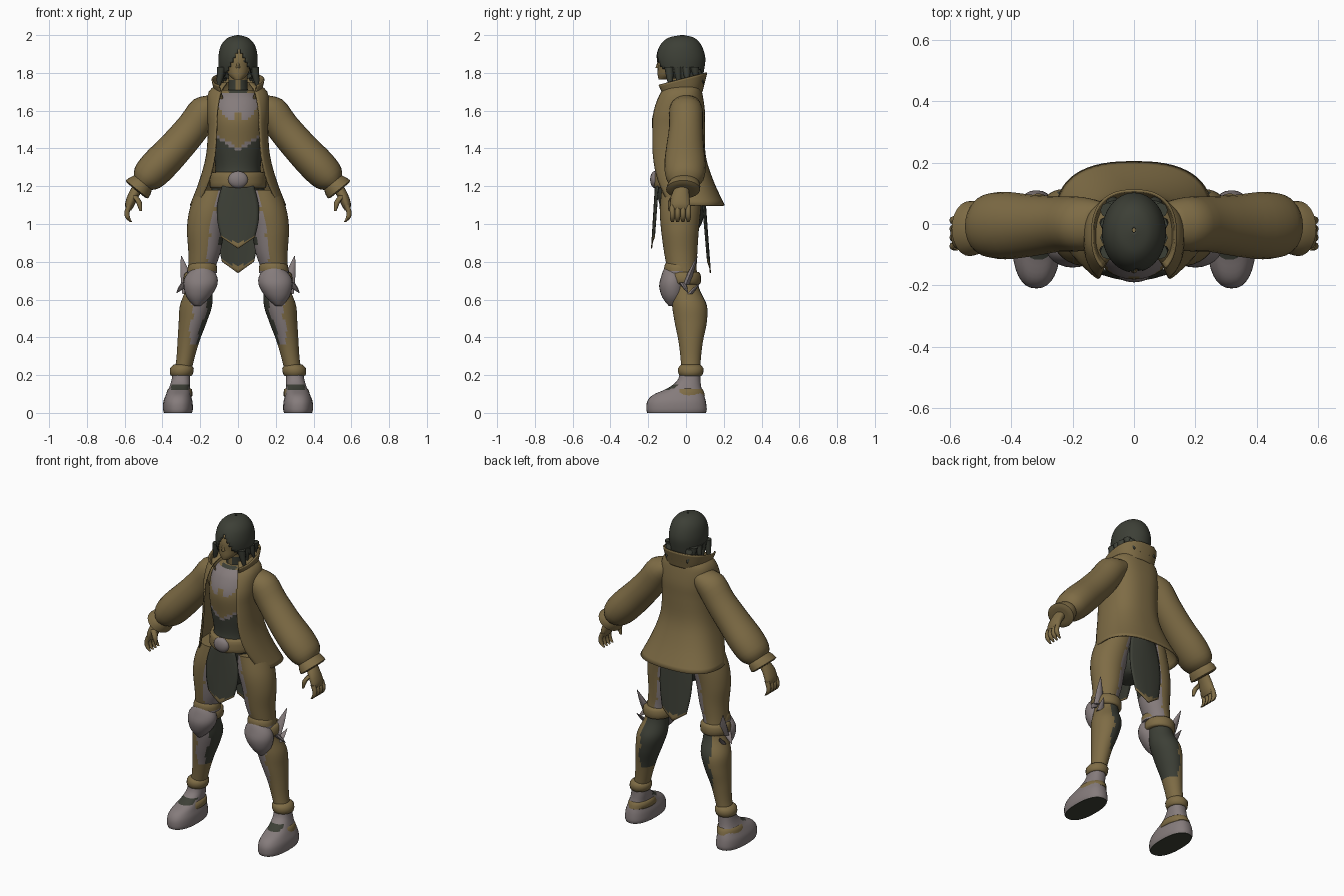
import bpy, bmesh, math
from mathutils import Vector

if "Cube" in bpy.data.objects:
    bpy.data.objects.remove(bpy.data.objects["Cube"])


def material(name, rgb):
    m = bpy.data.materials.new(name)
    m.use_nodes = True
    m.diffuse_color = (*rgb, 1)
    for node in m.node_tree.nodes:
        if node.type == 'BSDF_PRINCIPLED':
            node.inputs["Base Color"].default_value = (*rgb, 1)
            node.inputs["Roughness"].default_value = .8
    return m


MATS = [material("olive_brown", (.21, .15, .06)),
        material("dark_charcoal", (.046, .05, .037)),
        material("warm_grey", (.235, .2, .2))]
BROWN, DARK, GREY = range(3)


def smooth_path(stations, steps):
    """Catmull-Rom interpolation of equally long tuples."""
    out = []
    last = len(stations) - 1
    for i in range(last):
        a, b = stations[max(i - 1, 0)], stations[i]
        c, d = stations[i + 1], stations[min(i + 2, last)]
        for k in range(steps):
            t = k / steps
            out.append([q + t * (r - p) / 2
                        + t * t * (p - 2.5 * q + 2 * r - s / 2)
                        + t ** 3 * (s - p + 3 * (q - r)) / 2
                        for p, q, r, s in zip(a, b, c, d)])
    return out + [list(stations[-1])]


def power(v, e):
    return math.copysign(abs(v) ** e, v)


def finish(name, bm, color, mirror=False, thick=0, angle=50):
    """Turn a bmesh into a coloured, smooth-shaded object."""
    bmesh.ops.recalc_face_normals(bm, faces=bm.faces[:])
    bm.normal_update()
    for f in bm.faces:
        f.material_index = color(f.calc_center_median(), f.normal) if callable(color) else color
    mesh = bpy.data.meshes.new(name)
    bm.to_mesh(mesh)
    bm.free()
    for m in MATS:
        mesh.materials.append(m)
    ob = bpy.data.objects.new(name, mesh)
    bpy.context.collection.objects.link(ob)
    bpy.ops.object.select_all(action='DESELECT')
    ob.select_set(True)
    bpy.context.view_layer.objects.active = ob
    bpy.ops.object.shade_smooth_by_angle(angle=math.radians(angle))
    if thick:
        mod = ob.modifiers.new("thickness", 'SOLIDIFY')
        mod.thickness = thick
    if mirror:
        ob.modifiers.new("other_side", 'MIRROR')
    return ob


def grid(rows, closed):
    """Skin rows of points; closed rows wrap around."""
    bm = bmesh.new()
    vs = [[bm.verts.new(p) for p in row] for row in rows]
    n = len(vs[0])
    for a, b in zip(vs, vs[1:]):
        for j in range(n if closed else n - 1):
            k = (j + 1) % n
            bm.faces.new((a[j], a[k], b[k], b[j]))
    return bm, vs


def tube(name, stations, color, tilt=0, n=24, steps=3, mirror=False, square=1, keep=None, caps=True):
    """Stations are (x, y, z, half width, half depth)."""
    u = Vector((math.cos(tilt), 0, math.sin(tilt)))
    rows = []
    for x, y, z, ru, rv in smooth_path(stations, steps):
        ru, rv = max(ru, .001), max(rv, .001)
        ring = []
        for j in range(n):
            a = math.tau * j / n
            ring.append(Vector((x, y, z)) + u * ru * power(math.cos(a), square)
                        + Vector((0, rv * power(math.sin(a), square), 0)))
        rows.append(ring)
    bm, vs = grid(rows, True)
    if caps:
        bm.faces.new(vs[0])
        bm.faces.new(vs[-1])
    if keep:
        gone = [f for f in bm.faces if not keep(f.calc_center_median())]
        bmesh.ops.delete(bm, geom=gone, context='FACES')
    return finish(name, bm, color, mirror, 0 if caps else .006)


def open_shell(name, stations, slope=0, n=40, steps=4):
    """Wrapped cloth open at the front: (z, half width, front y, back y, half gap)."""
    e = .8
    rows = []
    for z, rx, yf, yb, gap in smooth_path(stations, steps):
        start = math.asin(min(gap / rx, .98) ** (1 / e))
        row = []
        for j in range(n + 1):
            a = start + (math.tau - 2 * start) * j / n
            y = (yf + yb) / 2 - (yb - yf) / 2 * power(math.cos(a), e)
            row.append((rx * power(math.sin(a), e), y, z + slope * y))
        rows.append(row)
    bm, _ = grid(rows, False)
    return finish(name, bm, BROWN, thick=.008)


def ellipsoid(name, center, size, color, mirror=False):
    x, y, z = center
    sx, sy, sz = size
    st = []
    for i in range(11):
        a = math.pi * (i / 10 - .5)
        st.append((x, y, z + sz * math.sin(a), sx * math.cos(a), sy * math.cos(a)))
    return tube(name, st, color, steps=1, mirror=mirror)


def spike(name, base, tip, r, color, mirror=True, flat=.6):
    b, t = Vector(base), Vector(tip)
    mid = b.lerp(t, .5)
    tube(name, [(*b, r, r * flat), (*mid, r * .65, r * flat * .65), (*t, .002, .002)],
         color, n=8, mirror=mirror)


def hanging_cloth(name, y0, y1, top, tip, w0, w1):
    rows = []
    for i in range(25):
        v = i / 24
        row = []
        for j in range(13):
            s = j / 6 - 1
            z = top + (tip + .06 * abs(s) - top) * v
            w = w0 + (w1 - w0) * v + .025 * math.sin(math.pi * v)
            row.append((s * w, y0 + (y1 - y0) * v + .015 * s * s * (-1 if y0 > 0 else 1), z))
        rows.append(row)
    bm, _ = grid(rows, False)
    edge = top - (top - tip) * .93
    finish(name, bm, lambda c, nrm: BROWN if c.z < edge + .5 * abs(c.x) else DARK, thick=.006)


# Torso with bib, bodice and trim
def torso_color(c, nrm):
    x = abs(c.x)
    if nrm.y > -.1:
        return BROWN
    trim = 1.385 + .6 * x
    if c.z > 1.69:
        return DARK if x < .05 else BROWN
    if c.z > 1.555 + (.03 if x < .02 else 0) + max(0, x - .06) * 1.5:
        return GREY
    if c.z > trim + .018:
        return BROWN
    return GREY if c.z > trim else DARK


tube("torso", [(0, -.02, 1.06, .12, .11), (0, -.03, 1.2, .13, .13), (0, -.035, 1.3, .12, .115),
               (0, -.045, 1.42, .135, .12), (0, -.05, 1.55, .14, .13), (0, -.035, 1.65, .13, .11),
               (0, -.02, 1.71, .08, .07)], torso_color, n=48, steps=8)
tube("neck", [(0, -.02, 1.66, .06, .055), (0, -.03, 1.73, .05, .05), (0, -.04, 1.82, .05, .05)],
     lambda c, nrm: DARK if c.z < 1.76 and abs(c.x) > .015 else BROWN)
tube("pelvis", [(0, -.02, .96, .06, .08), (0, -.02, 1.04, .14, .115), (0, -.02, 1.2, .14, .125)], DARK)
tube("belt", [(0, -.025, 1.19, .135, .13), (0, -.025, 1.2, .15, .148), (0, -.025, 1.265, .145, .145),
              (0, -.025, 1.275, .13, .125)], BROWN, n=32)
ellipsoid("buckle", (0, -.165, 1.235), (.052, .025, .045), GREY)
hanging_cloth("front_cloth", -.165, -.185, 1.2, .87, .085, .09)
hanging_cloth("back_cloth", .1, .132, 1.18, .74, .09, .085)

# Head and hair
tube("face", [(0, -.12, 1.765, .022, .025), (0, -.095, 1.79, .05, .055), (0, -.07, 1.83, .067, .08),
              (0, -.06, 1.88, .077, .09), (0, -.05, 1.94, .06, .075), (0, -.05, 1.97, .02, .03)], BROWN)
spike("nose", (0, -.146, 1.825), (0, -.143, 1.87), .013, BROWN, mirror=False, flat=1.2)
ellipsoid("eyes", (.032, -.138, 1.862), (.014, .006, .006), DARK, mirror=True)
tube("hair", [(0, -.01, 1.77, .09, .095), (0, -.025, 1.81, .1, .12), (0, -.028, 1.88, .104, .13),
              (0, -.028, 1.945, .09, .11), (0, -.025, 1.985, .055, .07), (0, -.02, 2, .006, .008)],
     DARK, n=48, steps=6, caps=False,
     keep=lambda c: c.y > -.075 or abs(c.x - .006) > (1.925 - c.z) * .55)
for i in range(4):
    y = -.09 + i * .045
    spike("side_lock", (.085, y, 1.83), (.108 - .02 * (i % 2), y + .01, 1.7 + .02 * i), .025, DARK, flat=1)
for i in range(2):
    x = .025 + .04 * i
    spike("back_lock", (x, .06, 1.82), (x + .01, .095, 1.74), .028, DARK)

# Open coat, collar, sleeves and cuffs
open_shell("coat", [(1.75, .09, -.1, .07, .06), (1.7, .155, -.145, .085, .09), (1.6, .165, -.195, .1, .11),
                    (1.5, .16, -.21, .1, .115), (1.36, .17, -.21, .105, .125),
                    (1.23, .205, -.19, .145, .155), (1.1, .255, -.15, .205, .215)])
open_shell("collar", [(1.68, .105, -.12, .08, .075), (1.72, .12, -.14, .09, .085),
                      (1.775, .132, -.175, .105, .1)], slope=.26)
TILT = math.radians(39)
tube("sleeves", [(.1, 0, 1.645, .06, .07), (.17, 0, 1.605, .085, .088), (.24, 0, 1.51, .088, .09),
                 (.33, -.005, 1.405, .092, .1), (.42, -.005, 1.31, .096, .11),
                 (.48, -.005, 1.245, .085, .1), (.51, -.01, 1.21, .05, .07)], BROWN, TILT, mirror=True)
tube("cuffs", [(.495, -.01, 1.23, .05, .065), (.505, -.01, 1.217, .062, .08), (.535, -.015, 1.183, .076, .09),
               (.54, -.015, 1.178, .045, .055)], BROWN, TILT, steps=2, mirror=True)

# Hands with curled fingers
tube("palms", [(.525, -.02, 1.2, .03, .035), (.555, -.03, 1.15, .028, .048), (.575, -.03, 1.1, .024, .052),
               (.58, -.03, 1.075, .014, .045)], BROWN, math.radians(20), n=16, mirror=True)
for i in range(4):
    y = -.072 + i * .028
    tube("finger", [(.575, y, 1.1, .015, .014), (.588, y, 1.06, .014, .014),
                    (.582, y, 1.03, .012, .013), (.565, y, 1.01, .006, .007)], BROWN, n=8, mirror=True)
tube("thumbs", [(.55, -.06, 1.15, .018, .018), (.525, -.08, 1.115, .016, .016), (.515, -.085, 1.07, .007, .008)],
     BROWN, n=8, mirror=True)


# Legs, brown outside, grey along the front, dark inside
def leg_color(c, nrm):
    wave = .08 * math.sin(c.z * 45)
    if c.z > .72:
        if nrm.x > -.2 + wave:
            return BROWN
        return GREY if nrm.x > -.75 + wave or c.z < .88 else DARK
    if c.z < .2:
        return GREY
    if c.z < .36 or nrm.x > .25 - (.58 - c.z) * 1.5 + wave:
        return BROWN
    return GREY if nrm.x > -.7 + wave and nrm.y < .3 else DARK


tube("legs", [(.12, -.02, 1.18, .1, .11), (.15, -.03, 1.07, .108, .108), (.17, -.032, .97, .1, .1),
              (.178, -.028, .85, .085, .088), (.195, -.02, .75, .07, .077), (.205, -.005, .66, .07, .075),
              (.222, .018, .57, .085, .092), (.24, .025, .48, .074, .085), (.262, .025, .38, .058, .065),
              (.28, .025, .28, .047, .053), (.3, .025, .18, .044, .05), (.31, .02, .08, .045, .055)],
     leg_color, n=36, steps=6, mirror=True)

# Knee guards with spikes
tube("knee_guards", [(.215, -.07, .565, .015, .02), (.21, -.07, .61, .06, .055), (.2, -.072, .67, .088, .07),
                     (.195, -.072, .72, .085, .06), (.19, -.07, .765, .05, .045), (.188, -.07, .785, .015, .02)],
     GREY, mirror=True)
tube("knee_bands", [(.2, -.01, .68, .075, .08), (.2, -.01, .69, .088, .088), (.2, -.01, .73, .086, .088),
                    (.2, -.01, .745, .074, .078)], BROWN, steps=2, mirror=True)
tube("knee_flaps", [(.19, -.04, .74, .08, .075), (.188, -.04, .78, .075, .074), (.186, -.038, .805, .05, .06)],
     lambda c, nrm: BROWN if c.z > .755 else GREY, mirror=True)
spike("upper_knee_spike", (.265, .0, .68), (.3, .06, .83), .035, GREY)
spike("lower_knee_spike", (.27, -.02, .69), (.325, .01, .635), .03, GREY)
spike("rear_knee_spike", (.27, .02, .63), (.29, .075, .69), .025, GREY)

# Boots, straps and ankle rings
tube("boots", [(.318, -.05, 0, .074, .155), (.318, -.05, .02, .079, .16), (.318, -.05, .06, .077, .155),
               (.316, -.04, .095, .066, .135), (.31, -.008, .13, .056, .09), (.303, .015, .17, .05, .062),
               (.3, .022, .21, .046, .054)],
     lambda c, nrm: DARK if c.z < .004 or (.125 < c.z < .145 and nrm.y < -.3) else GREY,
     n=32, steps=4, mirror=True, square=.85)
tube("boot_straps", [(.312, -.01, .085, .06, .09), (.312, -.012, .09, .07, .112), (.308, -.002, .125, .064, .09),
                     (.308, 0, .13, .05, .075)], BROWN, steps=2, mirror=True)
tube("ankle_rings", [(.3, .025, .195, .045, .05), (.3, .025, .2, .058, .062), (.297, .025, .235, .063, .068),
                     (.295, .025, .255, .045, .05)], BROWN, steps=2, mirror=True)
